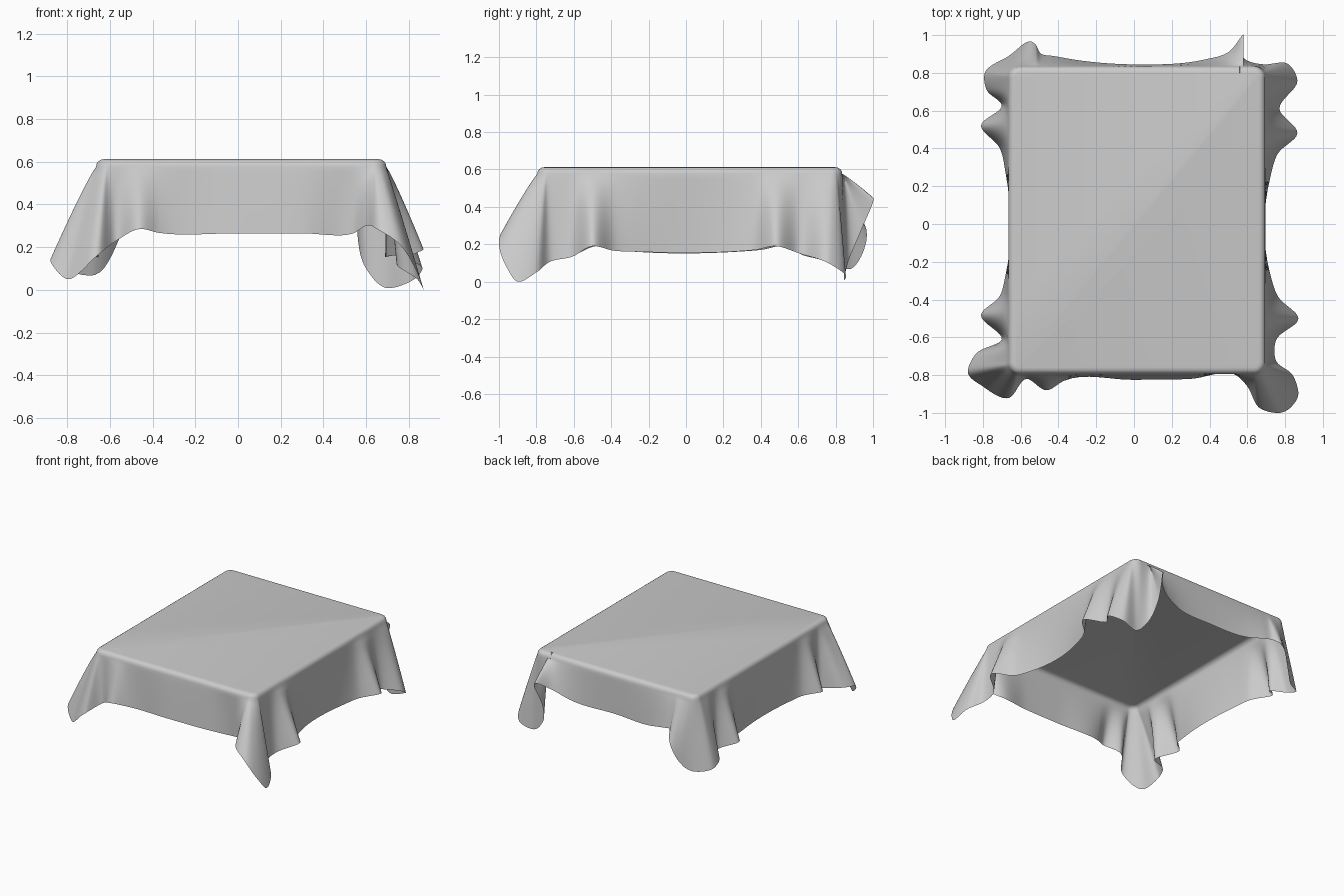
import bpy, bmesh, math
from mathutils import Vector

if "Cube" in bpy.data.objects:
    bpy.data.objects.remove(bpy.data.objects["Cube"])

TOP = 0.612                                     # height of the flat top
X0, X1, Y0, Y1 = -0.665, 0.695, -0.795, 0.835   # outline of the covered box
INSET, ROUND = 0.06, 0.035                      # corner radius, shoulder radius
STEPS, ROWS = 8, 14

# hem control points, one list per side, counter-clockwise from above
front = [(-.46, -.88, .285), (-.37, -.83, .267), (0, -.825, .265), (.3, -.82, .265),
         (.54, -.80, .265), (.60, -.86, .30), (.66, -.97, .28), (.75, -1.0, .22),
         (.84, -.96, .08), (.87, -.90, 0)]
right = [(.84, -.80, .05), (.75, -.72, .11), (.75, -.62, .13), (.87, -.50, .19),
         (.76, -.38, .165), (.72, -.26, .16), (.72, .24, .16), (.76, .37, .17),
         (.865, .48, .19), (.77, .61, .15), (.865, .76, .10)]
back = [(.81, .85, .04), (.69, .845, .01), (.60, .865, .10), (.56, .93, .26),
        (.575, 1.0, .45), (.50, .91, .39), (.37, .87, .33), (0, .845, .31),
        (-.28, .865, .31), (-.43, .89, .34), (-.49, .90, .35), (-.52, .95, .31)]
left = [(-.67, .885, .07), (-.79, .80, .09), (-.78, .71, .12), (-.70, .63, .14),
        (-.81, .52, .19), (-.71, .40, .17), (-.68, .27, .16), (-.68, -.27, .16),
        (-.71, -.38, .17), (-.81, -.48, .19), (-.70, -.61, .14), (-.84, -.69, .15),
        (-.88, -.78, .14), (-.80, -.86, .05), (-.66, -.92, .16), (-.57, -.82, .23)]


def smooth_loop(points):
    """Closed centripetal-like spline through the points."""
    p = [Vector(q) for q in points]
    n, out = len(p), []
    for i in range(n):
        a, b, c, d = p[i - 1], p[i], p[(i + 1) % n], p[(i + 2) % n]
        ab, bc, cd = [(v - u).length for u, v in ((a, b), (b, c), (c, d))]
        # tangents scaled by spacing so long straight runs do not overshoot
        mb = ((b - a) / ab * bc + (c - b) / bc * ab) / (ab + bc) * bc
        mc = ((c - b) / bc * cd + (d - c) / cd * bc) / (bc + cd) * bc
        for k in range(STEPS):
            t = k / STEPS
            out.append(b * (2 * t**3 - 3 * t**2 + 1) + mb * (t**3 - 2 * t**2 + t)
                       + c * (3 * t**2 - 2 * t**3) + mc * (t**3 - t**2))
    return out


def drape(h):
    """One strip of cloth from the top, over the shoulder, down to hem point h."""
    core = Vector((min(max(h.x, X0 + INSET), X1 - INSET),
                   min(max(h.y, Y0 + INSET), Y1 - INSET), 0))
    n = (Vector((h.x, h.y, 0)) - core).normalized()
    strip = []
    for k in range(5):
        a = math.pi / 2 * k / 4
        p = core + n * (INSET - ROUND + ROUND * math.sin(a))
        p.z = TOP - ROUND + ROUND * math.cos(a)
        strip.append(p)
    edge = strip[-1]
    for k in range(1, ROWS + 1):
        t = k / ROWS
        p = edge.lerp(h, t ** 0.9)
        p.z = edge.z + (max(h.z, 0) - edge.z) * t
        strip.append(p)
    return strip


# draped cloth sheet: strips bridged around the box, closed by the flat top
bm = bmesh.new()
strips = [[bm.verts.new(p) for p in drape(h)]
          for h in smooth_loop(front + right + back + left)]
for s, q in zip(strips, strips[1:] + strips[:1]):
    for k in range(len(s) - 1):
        bm.faces.new((s[k], s[k + 1], q[k + 1], q[k]))
bm.faces.new([s[0] for s in strips])
bmesh.ops.recalc_face_normals(bm, faces=bm.faces)
bm.normal_update()
if max(bm.faces, key=lambda f: f.calc_area()).normal.z < 0:
    bmesh.ops.reverse_faces(bm, faces=bm.faces)
mesh = bpy.data.meshes.new("tablecloth")
bm.to_mesh(mesh)
bm.free()
cloth = bpy.data.objects.new("tablecloth", mesh)
bpy.context.collection.objects.link(cloth)
bpy.context.view_layer.objects.active = cloth
cloth.select_set(True)
bpy.ops.object.shade_smooth()
